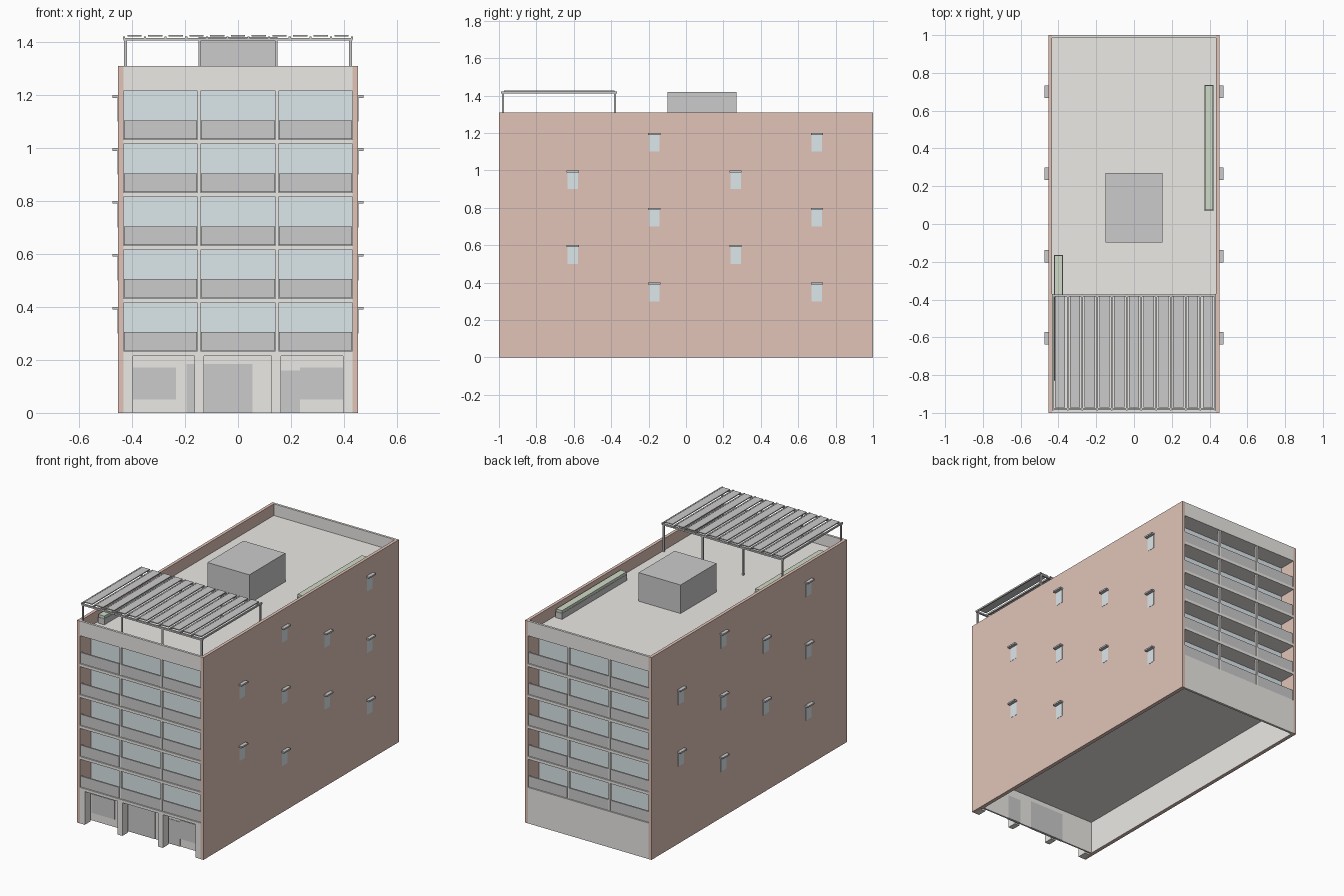
import bpy, bmesh

if "Cube" in bpy.data.objects:
    bpy.data.objects.remove(bpy.data.objects["Cube"])

def material(name, r, g, b):
    m = bpy.data.materials.new(name)
    m.diffuse_color = (r, g, b, 1)
    m.use_nodes = True
    m.node_tree.nodes["Principled BSDF"].inputs["Base Color"].default_value = m.diffuse_color
    return m

BRICK = material("brick", .75, .55, .48)
CREAM = material("cream_render", .84, .82, .79)
GLASS = material("blue_glass", .72, .80, .83)
PANEL = material("grey_panel", .72, .72, .72)
DARK = material("dark_door", .56, .55, .54)
GREEN = material("planting", .62, .70, .57)

def boxes(name, items, mat=None):
    """One object made of axis-aligned boxes (x0, x1, y0, y1, z0, z1)."""
    bm = bmesh.new()
    for x0, x1, y0, y1, z0, z1 in items:
        for v in bmesh.ops.create_cube(bm, size=1)["verts"]:
            v.co.x = x1 if v.co.x > 0 else x0
            v.co.y = y1 if v.co.y > 0 else y0
            v.co.z = z1 if v.co.z > 0 else z0
    me = bpy.data.meshes.new(name)
    bm.to_mesh(me)
    bm.free()
    ob = bpy.data.objects.new(name, me)
    bpy.context.collection.objects.link(ob)
    if mat:
        me.materials.append(mat)
    return ob

def both_x(b):
    return [b, (-b[1], -b[0]) + tuple(b[2:])]

def both_y(b):
    return [b, (b[0], b[1], -b[3], -b[2], b[4], b[5])]

W = .433      # inner half width between the brick walls
DECK = 1.235  # roof deck level
levels = [.215 + .2 * i for i in range(5)]

# Brick side walls
boxes("side_walls", both_x((W, .453, -1, 1, 0, 1.31)), BRICK)

# Floor slabs and roof with front and back parapets
boxes("floor_slabs", [(-W, W, -1, 1, z, z + .018) for z in levels], CREAM)
boxes("roof_deck", [(-W, W, -1, 1, 1.215, DECK)], CREAM)
boxes("parapets", both_y((-W, W, -1, -.985, DECK, 1.31)), CREAM)

# Recessed glazing, balcony panels and posts on every storey, front and back
glazing, railings, posts = [], [], []
for z in levels:
    glazing += both_y((-W, W, -.885, -.875, z + .018, z + .2))
    for x0, x1 in ((-.43, -.155), (-.14, .14), (.155, .43)):
        railings += both_y((x0, x1, -.995, -.985, z + .02, z + .09))
    for x in (-.147, .147):
        posts += both_y((x - .006, x + .006, -.996, -.98, z + .018, z + .2))
boxes("glazing", glazing, GLASS)
boxes("balcony_panels", railings, PANEL)
boxes("balcony_posts", posts, CREAM)

# Ground floor: hollow, with a recessed front wall
boxes("ground_front_wall", [(-W, W, -.925, -.915, 0, .215)], CREAM)
boxes("ground_back_wall", [(-W, W, .985, 1, 0, .215)], CREAM)
boxes("ground_side_linings", both_x((.428, W, -.915, .985, 0, .215)), CREAM)
boxes("front_columns", [(x - .018, x + .018, -1, -.94, 0, .215)
                        for x in (-.415, -.146, .144, .415)], CREAM)
boxes("ground_doors", [(-.195, .055, -.928, -.912, 0, .185),
                       (.14, .235, -.928, -.912, 0, .16)], DARK)
boxes("ground_windows", [(-.40, -.235, -.928, -.92, .05, .172),
                         (.235, .40, -.928, -.92, .05, .172)], PANEL)

# Small staggered side windows under hoods
windows, hoods = [], []
for row in range(5):
    top = .4 + .2 * row
    for side in (1, -1):
        odd = (row % 2 == 1) == (side == 1)
        for y in ((-.605, .265) if odd else (-.17, .70)):
            w = (.45, .4545, y - .028, y + .028, top - .1, top - .008)
            h = (.45, .475, y - .033, y + .033, top - .01, top)
            i = 0 if side == 1 else 1
            windows.append(both_x(w)[i])
            hoods.append(both_x(h)[i])
boxes("side_windows", windows, GLASS)
boxes("window_hoods", hoods, DARK)

# Rooftop plant room and planters
boxes("plant_room", [(-.15, .15, -.098, .27, DECK, 1.42)])
beds = [(.373, .42, .07, .735), (-.423, -.376, -.83, -.165)]
boxes("planter_boxes", [b + (DECK, DECK + .038) for b in beds])
boxes("planter_greenery", [(x0 + .002, x1 - .002, y0 + .003, y1 - .003, DECK + .038, DECK + .055)
                           for x0, x1, y0, y1 in beds], GREEN)

# Pergola: posts, cross beams, rafters and roof slats
boxes("pergola_posts", [(x - .005, x + .005, y - .005, y + .005, DECK, 1.408)
                        for x in (-.425, -.145, .145, .425) for y in (-.979, -.38)])
boxes("pergola_beams", [(-.433, .433, y - .006, y + .006, 1.406, 1.416) for y in (-.979, -.38)])
boxes("pergola_rafters", [(x - .004, x + .004, -.988, -.37, 1.412, 1.422)
                          for x in (-.43 + .0782 * i for i in range(12))])
boxes("pergola_slats", [(x - .027, x + .027, -.972, -.382, 1.422, 1.428)
                        for x in (-.391 + .0782 * i for i in range(11))], PANEL)
